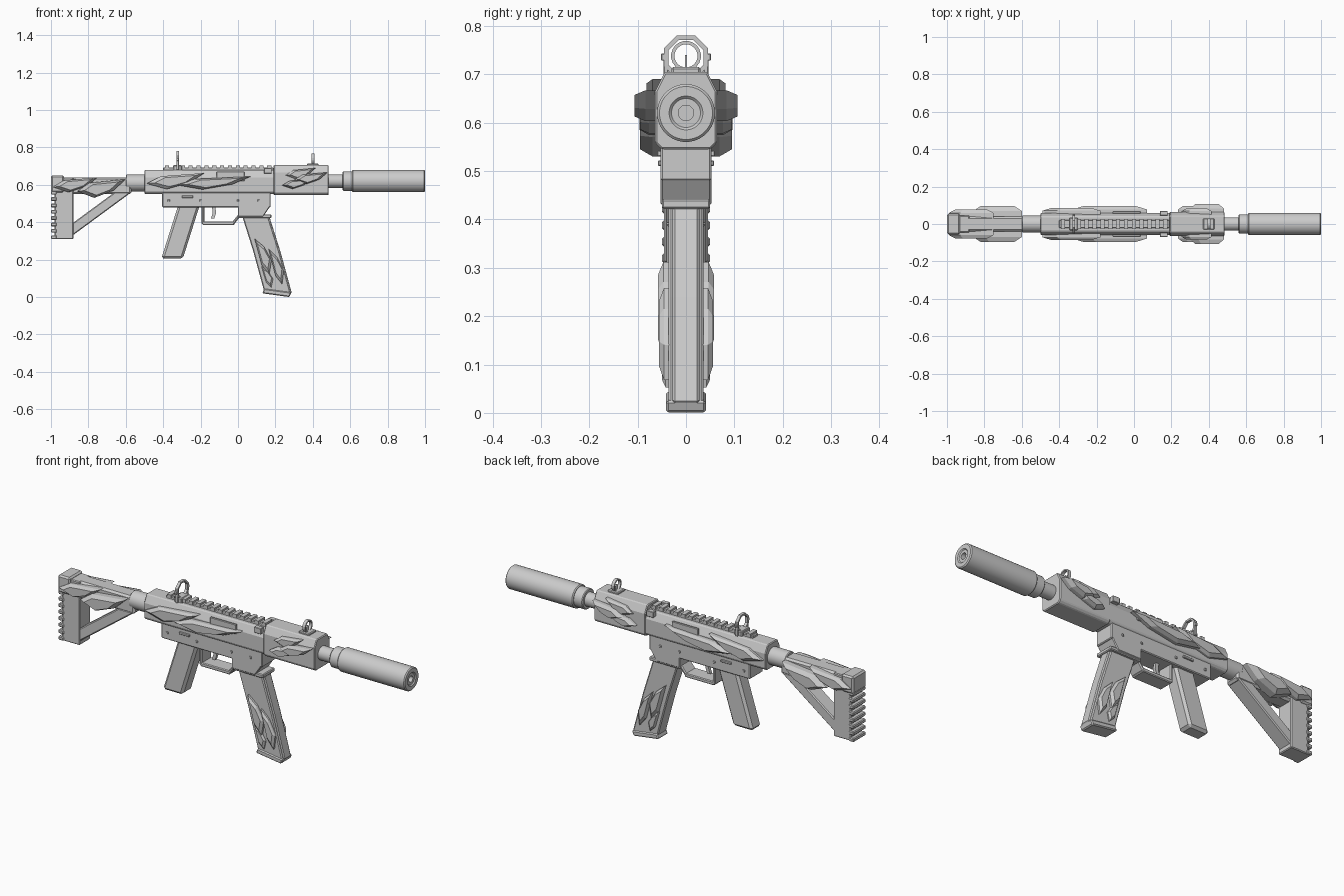
import bpy, bmesh
from math import cos, sin, pi, radians

default_cube = bpy.data.objects.get("Cube")
if default_cube:
    bpy.data.objects.remove(default_cube)

shade = (.6, .6, .6, 1)
grey = bpy.data.materials.new("plain grey")
grey.use_nodes = True
grey.diffuse_color = shade
grey.node_tree.nodes["Principled BSDF"].inputs["Base Color"].default_value = shade


def loft(name, rings, bevel=0, closed=False, mirrored=False, smooth=False):
    """Skin equal rings of points, capping both ends unless the loop is closed."""
    bm = bmesh.new()
    rows = [[bm.verts.new(point) for point in ring] for ring in rings]
    following = rows[1:] + rows[:1] if closed else rows[1:]
    for row, after in zip(rows, following):
        for i in range(len(row)):
            bm.faces.new((row[i - 1], row[i], after[i], after[i - 1]))
    if not closed:
        bm.faces.new(rows[0])
        bm.faces.new(rows[-1])
    bmesh.ops.recalc_face_normals(bm, faces=bm.faces)
    mesh = bpy.data.meshes.new(name)
    bm.to_mesh(mesh)
    bm.free()
    mesh.materials.append(grey)
    part = bpy.data.objects.new(name, mesh)
    bpy.context.collection.objects.link(part)
    if smooth:
        bpy.ops.object.select_all(action="DESELECT")
        part.select_set(True)
        bpy.context.view_layer.objects.active = part
        bpy.ops.object.shade_smooth_by_angle(angle=radians(30))
    if bevel:
        edges = part.modifiers.new("Chamfer", "BEVEL")
        edges.width, edges.segments = bevel, 1
    if mirrored:
        mirror = part.modifiers.new("Both sides", "MIRROR")
        mirror.use_axis = (False, True, False)
    return part


def prism(name, outline, near, far, **options):
    """Extrude a side outline across the width."""
    return loft(name, [[(x, y, z) for x, z in outline] for y in (near, far)], **options)


def box(name, back, front, bottom, top, half, bevel=.004):
    outline = [(back, bottom), (front, bottom), (front, top), (back, top)]
    return prism(name, outline, -half, half, bevel=bevel)


def side_box(name, back, front, bottom, top, inner, outer):
    """A small fitting repeated on the left and right."""
    outline = [(back, bottom), (front, bottom), (front, top), (back, top)]
    return prism(name, outline, inner, outer, bevel=.002, mirrored=True)


def swept(name, spine, depth, half, slope=0, bevel=.005):
    """A slanted bar whose front edge repeats its back edge."""
    edge = [(x + depth, z + slope) for x, z in reversed(spine)]
    return prism(name, spine + edge, -half, half, bevel=bevel)


def chamfered(name, back, front, bottom, top, half, cut):
    """A long housing with broad upper chamfers and narrow lower ones."""
    small = cut / 3
    right = [(half - small, bottom), (half, bottom + small), (half, top - cut), (half - cut / 2, top)]
    section = right + [(-y, z) for y, z in reversed(right)]
    return loft(name, [[(x, y, z) for y, z in section] for x in (back, front)], bevel=.004)


def circle(x, radius, height, sides):
    turns = [2 * pi * (i + .5) / sides for i in range(sides)]
    return [(x, radius * cos(a), height + radius * sin(a)) for a in turns]


def tube(name, back, front, radius, height, bevel=.004):
    rings = [circle(x, radius, height, 32) for x in (back, front)]
    return loft(name, rings, bevel=bevel, smooth=True)


def hoop(name, back, front, outer, inner, height, sides, **options):
    corners = [(back, inner), (back, outer), (front, outer), (front, inner)]
    rings = [circle(x, radius, height, sides) for x, radius in corners]
    return loft(name, rings, closed=True, **options)


def repeat(part, count, step):
    array = part.modifiers.new("Row", "ARRAY")
    array.count = count
    array.use_relative_offset = False
    array.use_constant_offset = True
    array.constant_offset_displace = step


def shard(name, centre, length, width, inner, outer, angle=0):
    """A faceted, pointed armour plate standing off both sides."""
    leaf = [(-1, -.3), (-.5, .6), (1, 1), (.5, -.2), (-.3, -1)]
    c, s = cos(radians(angle)), sin(radians(angle))
    shoulder = inner + (outer - inner) * .6
    rings = []
    for y, scale in ((inner, 1), (shoulder, 1), (outer, .7)):
        sized = [(u * length * scale, v * width * scale) for u, v in leaf]
        rings.append([(centre[0] + u * c - v * s, y, centre[1] + u * s + v * c) for u, v in sized])
    loft(name, rings, mirrored=True)


bore = .62          # height of the barrel axis
body = .06          # half width of the housings
butt_low = .31      # underside of the butt

# Shoulder stock with an open triangle
box("stock_butt", -.98, -.88, butt_low, .64, .045)
box("butt_cap", -1, -.93, .56, .65, .055, bevel=.008)
box("stock_top_bar", -.94, -.57, .55, .64, .04, bevel=.01)
swept("stock_strut", [(-.91, butt_low), (-.57, .56)], -.09, .04)
pad_ridge = box("butt_pad_ridges", -1, -.97, butt_low, .33, .05)
repeat(pad_ridge, 8, (0, 0, .034))
tube("stock_tube", -.6, -.49, .045, .61)

# Housings
chamfered("upper_receiver", -.5, .2, .55, .68, body, .04)
chamfered("front_shroud", .19, .485, .545, .705, body + .004, .04)

# Barrel and suppressor
tube("barrel", .46, .97, .036, bore)
tube("suppressor_collar", .56, .62, .052, bore)
hoop("suppressor", .61, 1, body, .03, bore, 32, bevel=.005, smooth=True)
hoop("muzzle_ring", .9, .995, .032, .016, bore, 32, smooth=True)

# Toothed top rail
box("top_rail", -.4, .19, .67, .693, .022)
tooth = box("rail_teeth", -.39, -.368, .685, .702, .027, bevel=0)
repeat(tooth, 14, (.042, 0, 0))

# Rear aperture sight
sight_back, sight_front, sight_height = -.33, -.315, .735
box("rear_sight_base", -.345, -.3, .67, .705, .034)
hoop("rear_sight_ring", sight_back, sight_front, .049, .039, sight_height, 8)
side_box("rear_sight_legs", sight_back, sight_front, .68, sight_height, .036, .046)
side_box("rear_sight_knobs", sight_back, sight_front, .728, .743, .04, .052)

# Front post sight
box("front_sight_base", .37, .43, .69, .715, .03)
hoop("front_sight_ring", .392, .408, .031, .024, .738, 20)
box("front_sight_post", .397, .403, .71, .74, .002, bevel=0)

# Lower receiver and magazine well
lower_half = .053
box("lower_receiver", -.405, .175, .48, .565, lower_half)
prism("magazine_well", [(0, .43), (.135, .43), (.175, .49), (0, .49)], -lower_half, lower_half, bevel=.004)

# Trigger and guard
box("guard_floor", -.19, -.02, .385, .405, .04)
box("guard_rear_post", -.195, -.18, .39, .49, .04)
swept("guard_front_post", [(-.04, .39), (0, .44)], .02, .04)
swept("trigger", [(-.145, .42), (-.135, .45), (-.14, .49)], .018, .008, bevel=0)

# Side fittings
for x in (-.37, -.2, 0, .11):
    side_box("receiver_pin", x - .006, x + .006, .51, .522, .05, .058)
side_box("selector", -.3, -.24, .53, .542, .05, .06)
side_box("port_cover", -.115, .035, bore, .67, .055, .066)
side_box("charging_tab", .14, .18, .66, .69, .045, .07)

# Pistol grip
swept("pistol_grip", [(-.41, .205), (-.32, .49)], .115, .04, bevel=.012)

# Curved magazine
curve = [(.14, .03), (.08, .25), (.02, .44)]
swept("magazine", curve, .142, .036, slope=-.01)
swept("magazine_spine", curve, .148, .028, slope=-.01)
box("magazine_collar", 0, .178, .422, .442, .05)
swept("floor_plate", [(.13, .02), (.14, .045)], .145, .041, slope=-.02)

# Armour shards: inner and outer offsets follow the surface below
shard("stock_shard_rear", (-.87, .6), .12, .04, .03, .078)
shard("stock_shard_front", (-.73, .58), .13, .05, .03, .095)
shard("body_shard_rear", (-.335, bore), .155, .043, .05, .085)
shard("body_shard_front", (-.13, .61), .2, .035, .05, .096)
shard("shroud_shard_upper", (.335, .66), .08, .03, .05, .082)
shard("shroud_shard_middle", (.39, .635), .09, .032, .05, .106)
shard("shroud_shard_lower", (.315, .605), .08, .027, .05, .095)
shard("magazine_shard_rear", (.14, .22), .1, .035, .03, .058, angle=100)
shard("magazine_shard_front", (.21, .165), .1, .03, .03, .056, angle=100)
shard("magazine_shard_low", (.16, .11), .06, .025, .03, .05, angle=100)
